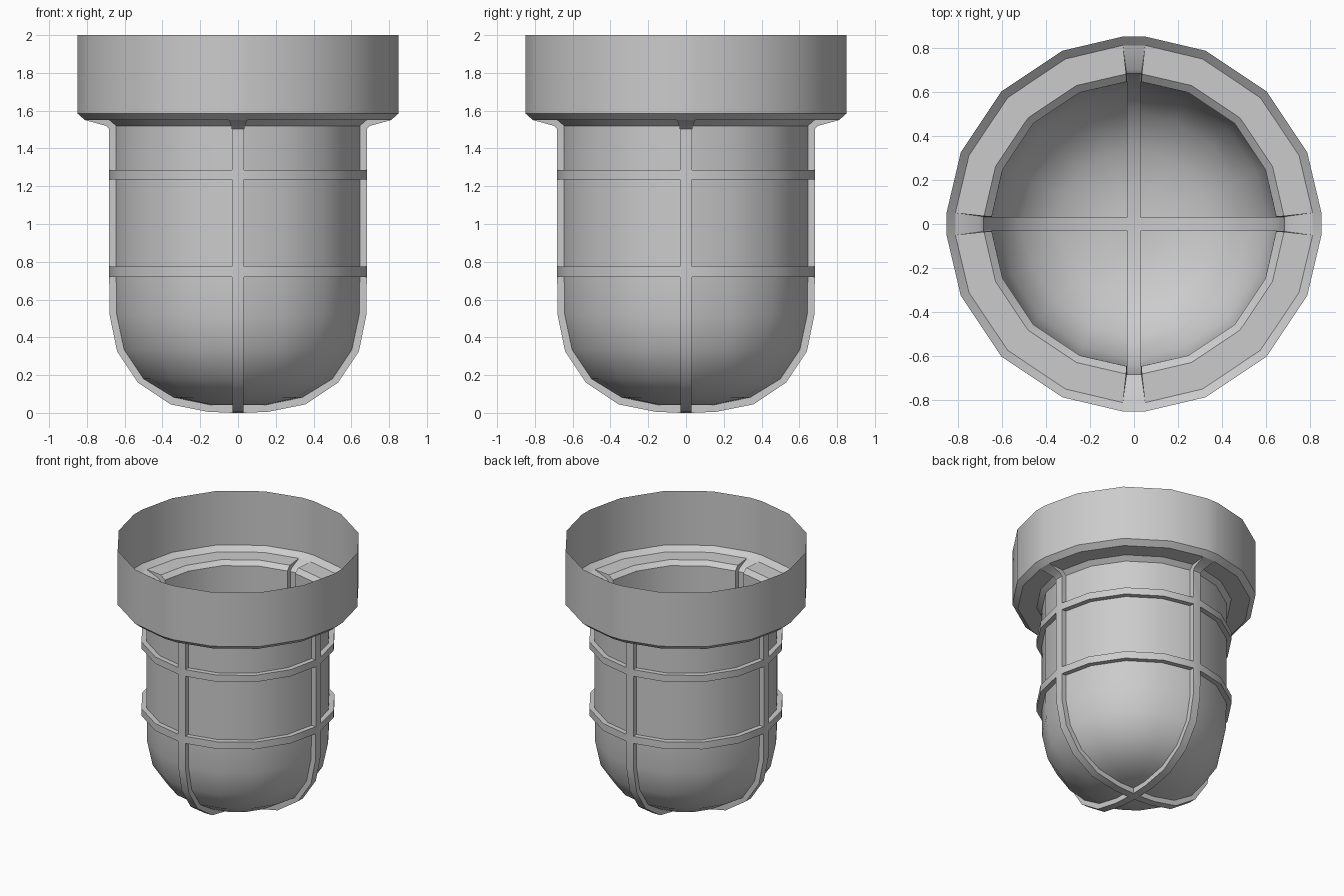
import bpy, bmesh
from math import cos, sin, pi

if "Cube" in bpy.data.objects:
    bpy.data.objects.remove(bpy.data.objects["Cube"])

# Profile rows, top to bottom: (radius, z, half bar width, raised radius, raised z)
ROWS = [
    (0.85, 2.00, 0.05, 0.85, 2.00),
    (0.85, 1.585, 0.05, 0.85, 1.585),
    (0.81, 1.55, 0.05, 0.81, 1.55),
    (0.68, 1.55, 0.036, 0.70, 1.52),
    (0.645, 1.52, 0.033, 0.682, 1.503),
    (0.645, 1.287, 0.031, 0.682, 1.287),
    (0.645, 1.235, 0.031, 0.682, 1.235),
    (0.645, 0.775, 0.031, 0.682, 0.775),
    (0.645, 0.72, 0.031, 0.682, 0.72),
    (0.642, 0.52, 0.03, 0.68, 0.52),
    (0.603, 0.335, 0.03, 0.64, 0.325),
    (0.50, 0.18, 0.03, 0.53, 0.16),
    (0.34, 0.082, 0.03, 0.357, 0.045),
    (0.15, 0.043, 0.03, 0.16, 0.006),
    (0.03, 0.043, 0.03, 0.03, 0.0),
]
RING_ROWS = (5, 7)      # row bands that become hoops
RIM_END = 4             # rows above this belong to the rim


class Part:
    """Collects faces of one part, repeated round the four quadrants."""
    def __init__(self, name):
        self.name, self.bm, self.verts = name, bmesh.new(), {}

    def face(self, pts, turns=4):
        for _ in range(turns):
            vs = []
            for p in pts:
                key = tuple(round(c, 4) + 0.0 for c in p)
                if key not in self.verts:
                    self.verts[key] = self.bm.verts.new(key)
                if self.verts[key] not in vs:
                    vs.append(self.verts[key])
            if len(vs) > 2 and not self.bm.faces.get(vs):
                self.bm.faces.new(vs)
            pts = [(-y, x, z) for x, y, z in pts]

    def finish(self):
        mesh = bpy.data.meshes.new(self.name)
        self.bm.to_mesh(mesh)
        self.bm.free()
        ob = bpy.data.objects.new(self.name, mesh)
        bpy.context.collection.objects.link(ob)
        bpy.ops.object.select_all(action='DESELECT')
        ob.select_set(True)
        bpy.context.view_layer.objects.active = ob
        bpy.ops.object.shade_smooth_by_angle(angle=0.6)


def level(i, raised):
    r, z, w, ro, zo = ROWS[i]
    return (ro, zo, w) if raised else (r, z, w)


def point(i, k, raised=False):
    """Point k (0-4) across a quadrant; k = -1 is the far side of the bar."""
    r, z, w = level(i, raised)
    if k == -1:
        return (r, -w, z)
    if r <= w:
        return (w, w, z)
    if k == 0:
        return (r, w, z)
    if k == 4:
        return (w, r, z)
    return (r * cos(k * pi / 8), r * sin(k * pi / 8), z)


def strip(part, a, b):
    """Faces across a quadrant between two (row, raised) levels."""
    for k in range(4):
        part.face([point(a[0], k, a[1]), point(b[0], k, b[1]),
                   point(b[0], k + 1, b[1]), point(a[0], k + 1, a[1])])


rim, globe, cage = Part("mounting_rim"), Part("glass_globe"), Part("guard_cage")

for i in range(len(ROWS) - 1):
    j = i + 1
    ring = i in RING_ROWS
    # rim, globe panels and hoops
    if ring:
        path = [(i, False), (i, True), (j, True), (j, False)]
        for a, b in zip(path, path[1:]):
            strip(cage, a, b)
    else:
        strip(rim if i < RIM_END else globe, (i, False), (j, False))
    # upright bars, pushed out from the shell
    part = rim if i < 2 else cage
    cols = [(-1, False), (-1, True), (0, True), (0, False)]
    for n, (a, b) in enumerate(zip(cols, cols[1:])):
        if ring and n != 1:
            continue
        part.face([point(i, *a), point(j, *a), point(j, *b), point(i, *b)])

# crossing of the bars at the bottom
cage.face([(0.03, 0.03, 0), (0.03, -0.03, 0), (-0.03, -0.03, 0), (-0.03, 0.03, 0)], 1)

for p in (rim, globe, cage):
    p.finish()
